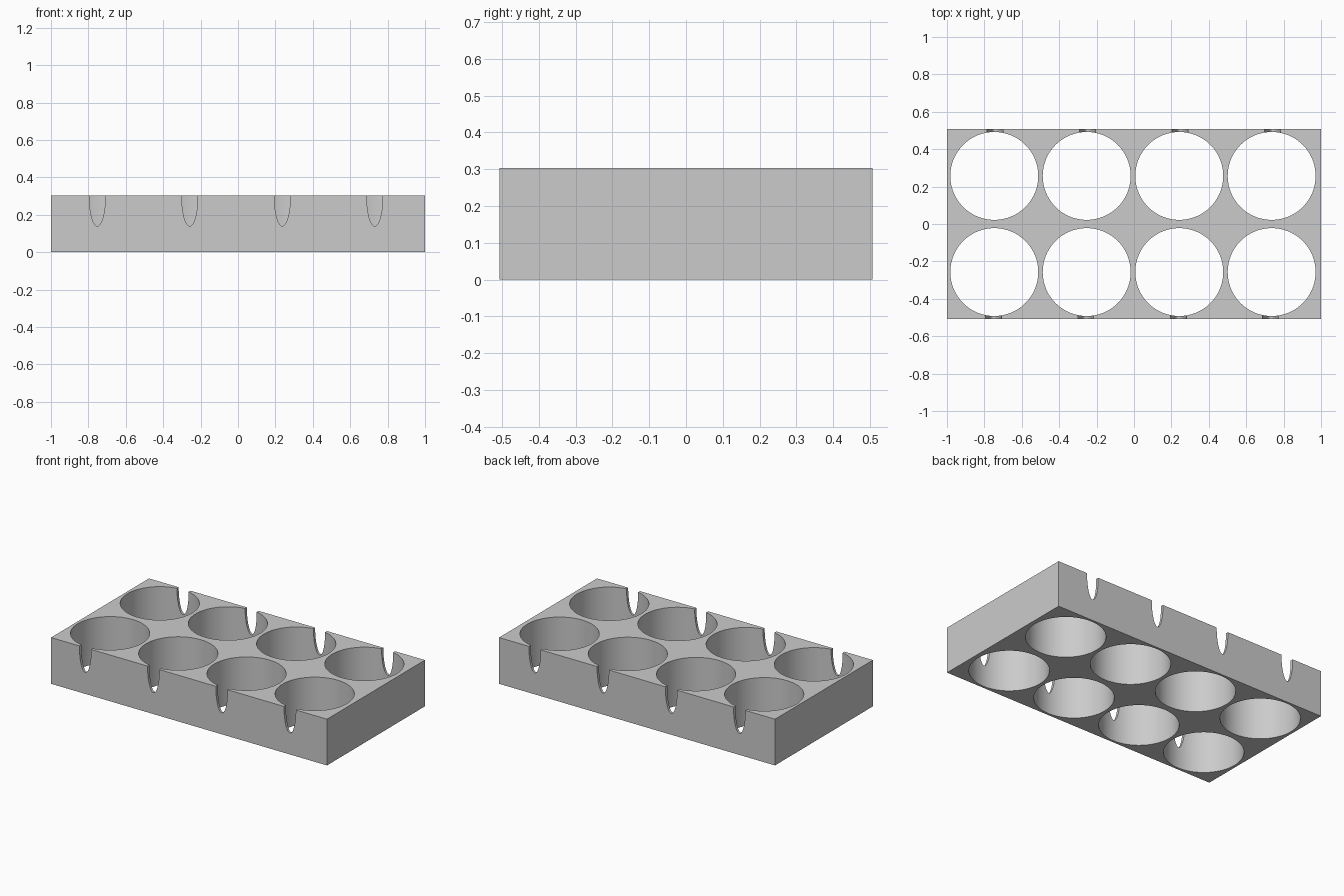
import bpy
import bmesh
import math
from mathutils import Matrix

cube = bpy.data.objects.get("Cube")
if cube:
    bpy.data.objects.remove(cube, do_unlink=True)

HALF_Y, HEIGHT = 0.507, 0.303
HOLE_R, ROW_Y = 0.235, 0.257
COLUMNS = [-0.747, -0.253, 0.242, 0.736]
NOTCH_W, NOTCH_D, NOTCH_SHIFT = 0.043, 0.163, 0.005

grey = bpy.data.materials.new("mid grey")
grey.use_nodes = True
grey.diffuse_color = (0.6, 0.6, 0.6, 1)
grey.node_tree.nodes["Principled BSDF"].inputs["Base Color"].default_value = (0.6, 0.6, 0.6, 1)


def make_object(name, bm):
    bmesh.ops.recalc_face_normals(bm, faces=bm.faces)
    mesh = bpy.data.meshes.new(name)
    bm.to_mesh(mesh)
    bm.free()
    mesh.materials.append(grey)
    obj = bpy.data.objects.new(name, mesh)
    bpy.context.collection.objects.link(obj)
    return obj


# Solid block
bm = bmesh.new()
bmesh.ops.create_cube(bm, size=1, matrix=Matrix.Translation((0, 0, HEIGHT / 2))
                      @ Matrix.Diagonal((2, 2 * HALF_Y, HEIGHT, 1)))
tray = make_object("tray_block", bm)

# Round through-holes, two rows of four
bm = bmesh.new()
for x in COLUMNS:
    for side in (-1, 1):
        bmesh.ops.create_cone(bm, cap_ends=True, segments=96, radius1=HOLE_R, radius2=HOLE_R,
                              depth=1, matrix=Matrix.Translation((x, side * ROW_Y, HEIGHT / 2)))
holes = make_object("hole_cutters", bm)

# Half-ellipse notches through the thin outer walls
bm = bmesh.new()
for x in COLUMNS:
    for side in (-1, 1):
        cx = x + side * NOTCH_SHIFT
        profile = [(cx + NOTCH_W, 0.4), (cx - NOTCH_W, 0.4)]
        for i in range(1, 24):
            a = math.pi * (1 + i / 24)
            profile.append((cx + NOTCH_W * math.cos(a), HEIGHT + NOTCH_D * math.sin(a)))
        face = bm.faces.new([bm.verts.new((px, side * 0.4, pz)) for px, pz in profile])
        out = bmesh.ops.extrude_face_region(bm, geom=[face])["geom"]
        moved = [g for g in out if isinstance(g, bmesh.types.BMVert)]
        bmesh.ops.translate(bm, verts=moved, vec=(0, side * 0.2, 0))
notches = make_object("notch_cutters", bm)

# Cut the block, then drop the cutters
bpy.ops.object.select_all(action="DESELECT")
bpy.context.view_layer.objects.active = tray
tray.select_set(True)
for cutter in (holes, notches):
    cutter.hide_render = True
    mod = tray.modifiers.new(cutter.name, "BOOLEAN")
    mod.operation = "DIFFERENCE"
    mod.solver = "EXACT"
    mod.object = cutter
    bpy.ops.object.modifier_apply(modifier=mod.name)
    bpy.data.objects.remove(cutter, do_unlink=True)

bpy.ops.object.shade_smooth_by_angle(angle=math.radians(30))
